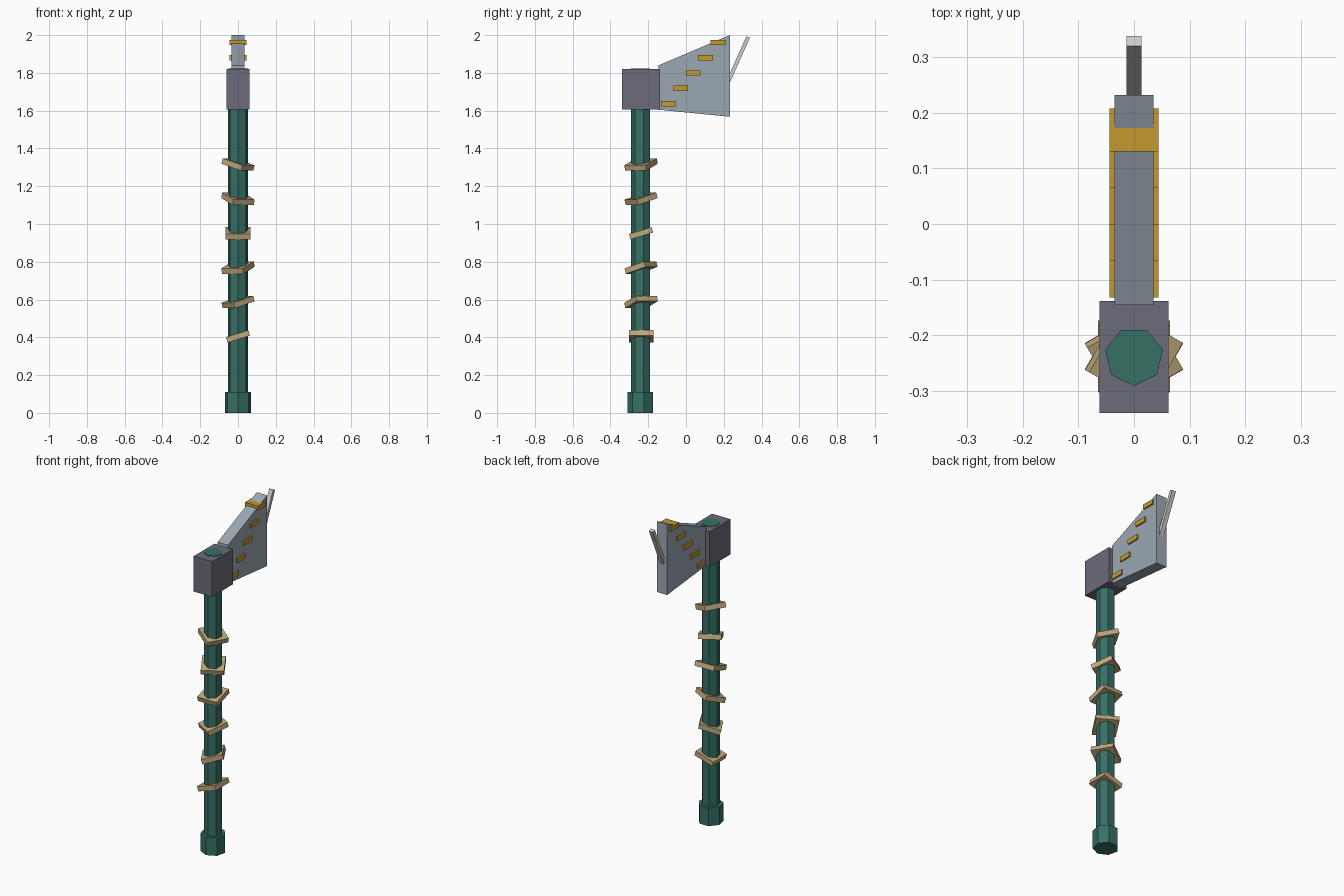
import bpy, bmesh, math
from mathutils import Matrix, Vector

if "Cube" in bpy.data.objects:
    bpy.data.objects.remove(bpy.data.objects["Cube"])


def material(name, rgb):
    m = bpy.data.materials.new(name)
    m.diffuse_color = (*rgb, 1)
    m.use_nodes = True
    m.node_tree.nodes["Principled BSDF"].inputs["Base Color"].default_value = m.diffuse_color
    return m


GREEN = material("dark green", (0.037, 0.160, 0.130))
STEEL = material("dark steel", (0.150, 0.150, 0.200))
BLADE = material("blue grey", (0.330, 0.390, 0.450))
GOLD = material("gold", (0.550, 0.323, 0.030))
TAN = material("tan", (0.520, 0.390, 0.200))
SILVER = material("silver", (0.600, 0.600, 0.600))

AXIS_Y = -0.238  # handle centre line


def finish(name, bm, mat):
    bmesh.ops.recalc_face_normals(bm, faces=bm.faces)
    me = bpy.data.meshes.new(name)
    bm.to_mesh(me)
    bm.free()
    me.materials.append(mat)
    ob = bpy.data.objects.new(name, me)
    bpy.context.collection.objects.link(ob)
    return ob


def box(name, centre, size, mat, rot=Matrix.Identity(4)):
    bm = bmesh.new()
    m = Matrix.Translation(centre) @ rot @ Matrix.Diagonal((*size, 1))
    bmesh.ops.create_cube(bm, size=1, matrix=m)
    return finish(name, bm, mat)


def prism(name, points, depth, direction, mat):
    """Extrude a closed outline along a direction."""
    bm = bmesh.new()
    face = bm.faces.new([bm.verts.new(p) for p in points])
    new = bmesh.ops.extrude_face_region(bm, geom=[face])["geom"]
    verts = [v for v in new if isinstance(v, bmesh.types.BMVert)]
    bmesh.ops.translate(bm, verts=verts, vec=Vector(direction) * depth)
    return finish(name, bm, mat)


def seven_sided(name, radius, z0, z1):
    pts = []
    for i in range(7):
        a = -math.pi / 2 + i * math.tau / 7
        pts.append((radius * math.cos(a), AXIS_Y + radius * math.sin(a), z0))
    return prism(name, pts, z1 - z0, (0, 0, 1), GREEN)


# Handle and pommel
seven_sided("handle", 0.053, 0.05, 1.823)
seven_sided("pommel", 0.071, 0.0, 0.11)

# Grip wraps: tilted square plates, each turned 30 degrees further
for i in range(6):
    turn = Matrix.Rotation(math.radians(30 * i), 4, 'Z') @ Matrix.Rotation(-0.3, 4, 'Y')
    box(f"grip_wrap_{i + 1}", (0, AXIS_Y, 0.405 + 0.182 * i), (0.125, 0.13, 0.03), TAN, turn)

# Head block
box("head_block", (0, -0.239, 1.7125), (0.124, 0.202, 0.215), STEEL)

# Blade
outline = [(-0.146, 1.605), (0.232, 1.568), (0.232, 2.0), (-0.146, 1.84)]
prism("blade", [(-0.035, y, z) for y, z in outline], 0.07, (1, 0, 0), BLADE)

# Gold bars stepping up through the blade
for i in range(5):
    box(f"gold_bar_{i + 1}", (0, -0.093 + 0.0655 * i, 1.637 + 0.081 * i), (0.088, 0.078, 0.028), GOLD)

# Spike leaning out from the cutting edge
lean = Matrix.Rotation(math.radians(-24), 4, 'X')
box("edge_spike", (0, 0.272, 1.862), (0.027, 0.02, 0.28), SILVER, lean)
